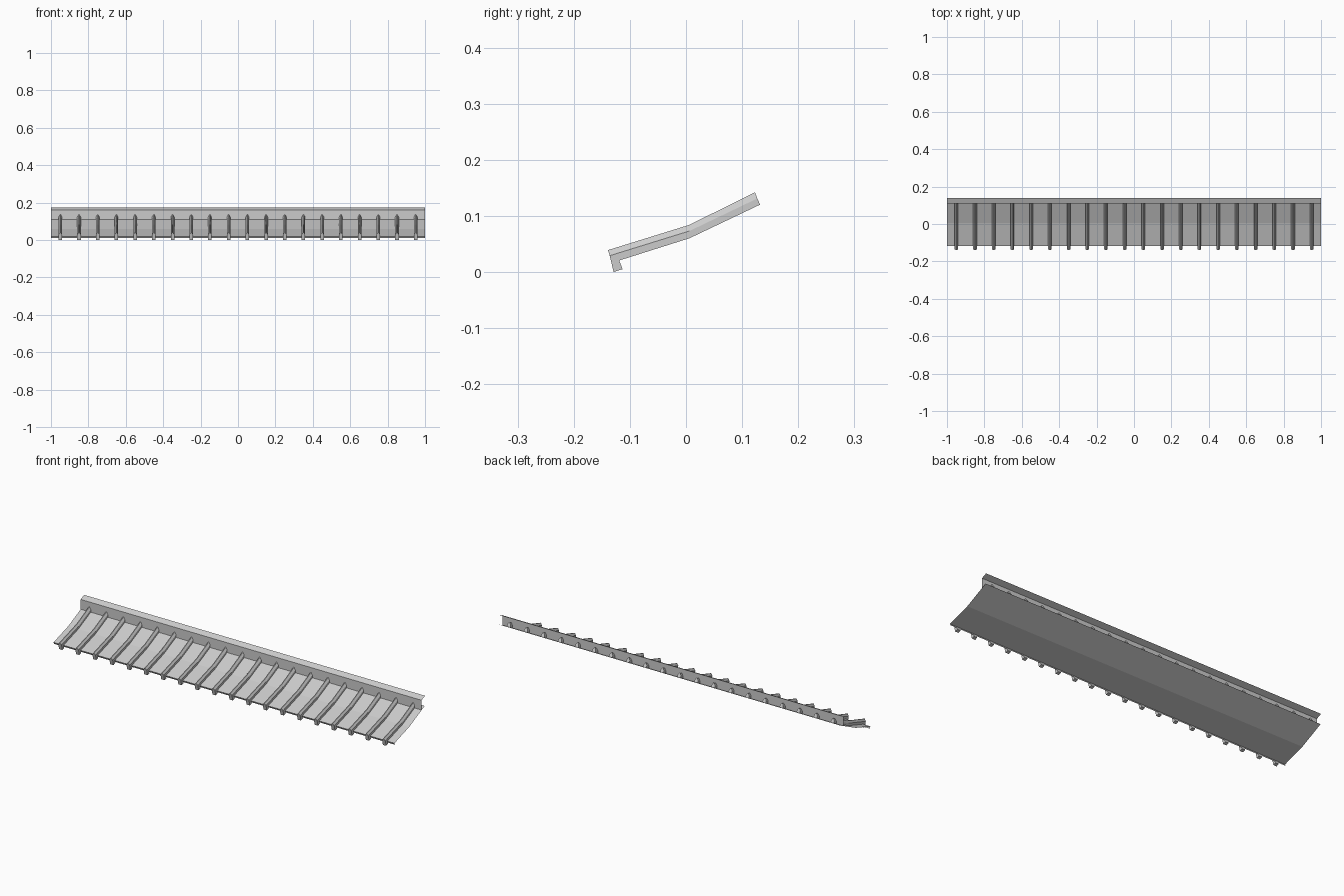
import bpy
import bmesh

cube = bpy.data.objects.get("Cube")
if cube:
    bpy.data.objects.remove(cube, do_unlink=True)

grey = bpy.data.materials.new("light_grey_metal")
grey.use_nodes = True
colour = (0.6, 0.6, 0.6, 1)
grey.diffuse_color = colour
grey.node_tree.nodes["Principled BSDF"].inputs["Base Color"].default_value = colour


def add_object(name, bm):
    mesh = bpy.data.meshes.new(name)
    bm.to_mesh(mesh)
    bm.free()
    mesh.materials.append(grey)
    obj = bpy.data.objects.new(name, mesh)
    bpy.context.collection.objects.link(obj)
    return obj


def sheet(name, profile):
    """Thin sheet running the full length, from a (y, z) profile."""
    bm = bmesh.new()
    ends = [[bm.verts.new((x, y, z)) for y, z in profile] for x in (-1, 1)]
    for i in range(len(profile) - 1):
        bm.faces.new((ends[0][i], ends[1][i], ends[1][i + 1], ends[0][i + 1]))
    return add_object(name, bm)


# Bent roof panel with a folded front lip
sheet("roof_panel", [(-0.112, 0.01), (-0.117, 0.02), (0.006, 0.059), (0.136, 0.121)])

# Upright back wall and the flange that caps it
sheet("back_wall", [(0.11, 0.109), (0.11, 0.161)])
sheet("top_flange", [(0.11, 0.161), (0.139, 0.174)])

# Rib outline lines, each front to back
ridge = [(-0.139, 0.039), (0.006, 0.084), (0.123, 0.142)]
shoulder = [(-0.136, 0.029), (0.006, 0.073), (0.127, 0.131)]
bottom = [(-0.119, 0.0205), (0.006, 0.06), (0.132, 0.12)]
hook = [(-0.113, 0.005), (-0.129, 0.0)]
HALF_WIDTH, HALF_RIDGE = 0.0095, 0.002


def rib_mesh():
    bm = bmesh.new()
    sides = []
    for s in (-1, 1):
        def line(points, half):
            return [bm.verts.new((s * half, y, z)) for y, z in points]
        top, mid = line(ridge, HALF_RIDGE), line(shoulder, HALF_WIDTH)
        low = line(bottom, HALF_WIDTH)[::-1] + line(hook, HALF_WIDTH)
        # Sloping shoulder faces and the flat side
        for i in range(2):
            bm.faces.new((top[i], top[i + 1], mid[i + 1], mid[i]))
        bm.faces.new(mid + low)
        sides.append(top + [mid[-1]] + low + [mid[0]])
    # Faces across the rib, all the way round its outline
    a, b = sides
    for i in range(len(a)):
        j = (i + 1) % len(a)
        bm.faces.new((a[i], a[j], b[j], b[i]))
    bmesh.ops.recalc_face_normals(bm, faces=bm.faces)
    return bm


# Row of evenly spaced ribs
first = add_object("rib_01", rib_mesh())
first.location.x = -0.95
for n in range(1, 20):
    rib = bpy.data.objects.new(f"rib_{n + 1:02d}", first.data)
    rib.location.x = -0.95 + 0.1 * n
    bpy.context.collection.objects.link(rib)
